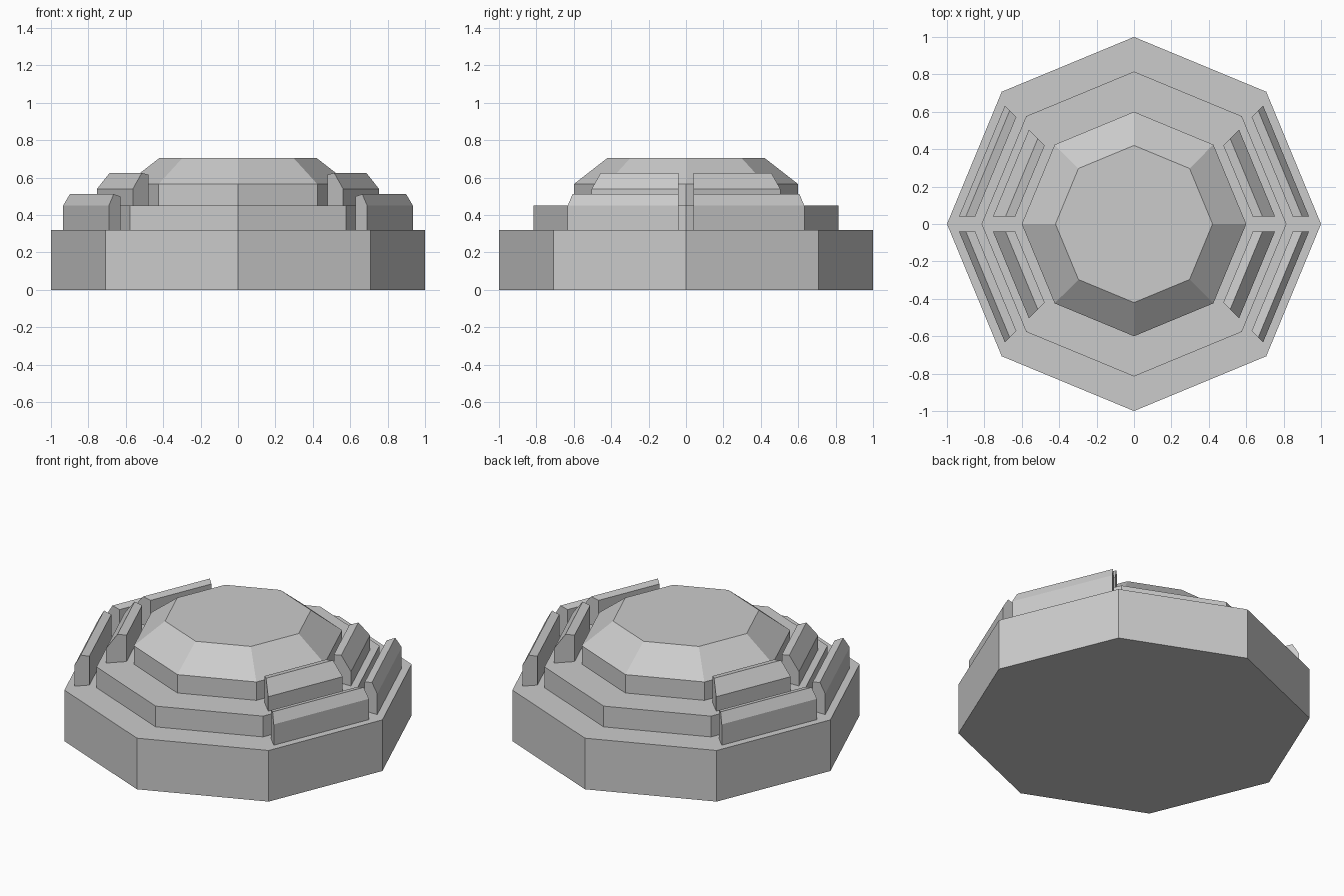
import bpy, bmesh, math

cube = bpy.data.objects.get("Cube")
if cube:
    bpy.data.objects.remove(cube, do_unlink=True)

grey = bpy.data.materials.new("light_grey")
grey.use_nodes = True
colour = (0.6, 0.6, 0.6, 1)
grey.diffuse_color = colour
grey.node_tree.nodes["Principled BSDF"].inputs["Base Color"].default_value = colour

SIDES = 8
HALF = math.pi / SIDES
GAP = 0.041          # distance from each wall end to the corner line


def finish(name, bm):
    bmesh.ops.recalc_face_normals(bm, faces=bm.faces)
    mesh = bpy.data.meshes.new(name)
    bm.to_mesh(mesh)
    bm.free()
    mesh.materials.append(grey)
    obj = bpy.data.objects.new(name, mesh)
    bpy.context.collection.objects.link(obj)
    return obj


def loft(name, loops):
    """Bridge successive point loops and cap both ends."""
    bm = bmesh.new()
    rings = [[bm.verts.new(p) for p in loop] for loop in loops]
    n = len(rings[0])
    for a, b in zip(rings, rings[1:]):
        for i in range(n):
            j = (i + 1) % n
            bm.faces.new((a[i], a[j], b[j], b[i]))
    bm.faces.new(rings[0])
    bm.faces.new(rings[-1])
    return finish(name, bm)


def octagon(radius, z):
    return [(radius * math.cos(2 * HALF * i), radius * math.sin(2 * HALF * i), z)
            for i in range(SIDES)]


def wall(name, profile, sx, sy):
    """Straight wall along one octagon edge, mitred parallel to the corner lines."""
    ends = []
    for end in (-1, 1):
        loop = []
        for d, z in profile:
            # distance along the edge at which the mitre plane is reached
            t = end * (d * math.tan(HALF) - GAP / math.cos(HALF))
            x = d * math.cos(HALF) - t * math.sin(HALF)
            y = d * math.sin(HALF) + t * math.cos(HALF)
            loop.append((sx * x, sy * y, z))
        ends.append(loop)
    loft(name, ends)


# Stepped octagonal body
loft("base_tier", [octagon(1, 0), octagon(1, 0.32)])
loft("middle_tier", [octagon(0.815, 0.32), octagon(0.815, 0.45)])
loft("domed_top", [octagon(0.6, 0.45), octagon(0.6, 0.565), octagon(0.42, 0.705)])

# Bevelled walls on the edges either side of each side corner
lower = [(0.88, 0.32), (0.88, 0.45), (0.846, 0.512), (0.80, 0.5), (0.80, 0.32)]
upper = [(0.712, 0.45), (0.712, 0.54), (0.65, 0.625), (0.602, 0.615), (0.602, 0.45)]
for sx, side in ((1, "left"), (-1, "right")):
    for sy, end in ((-1, "front"), (1, "back")):
        wall(f"lower_wall_{end}_{side}", lower, sx, sy)
        wall(f"upper_wall_{end}_{side}", upper, sx, sy)
